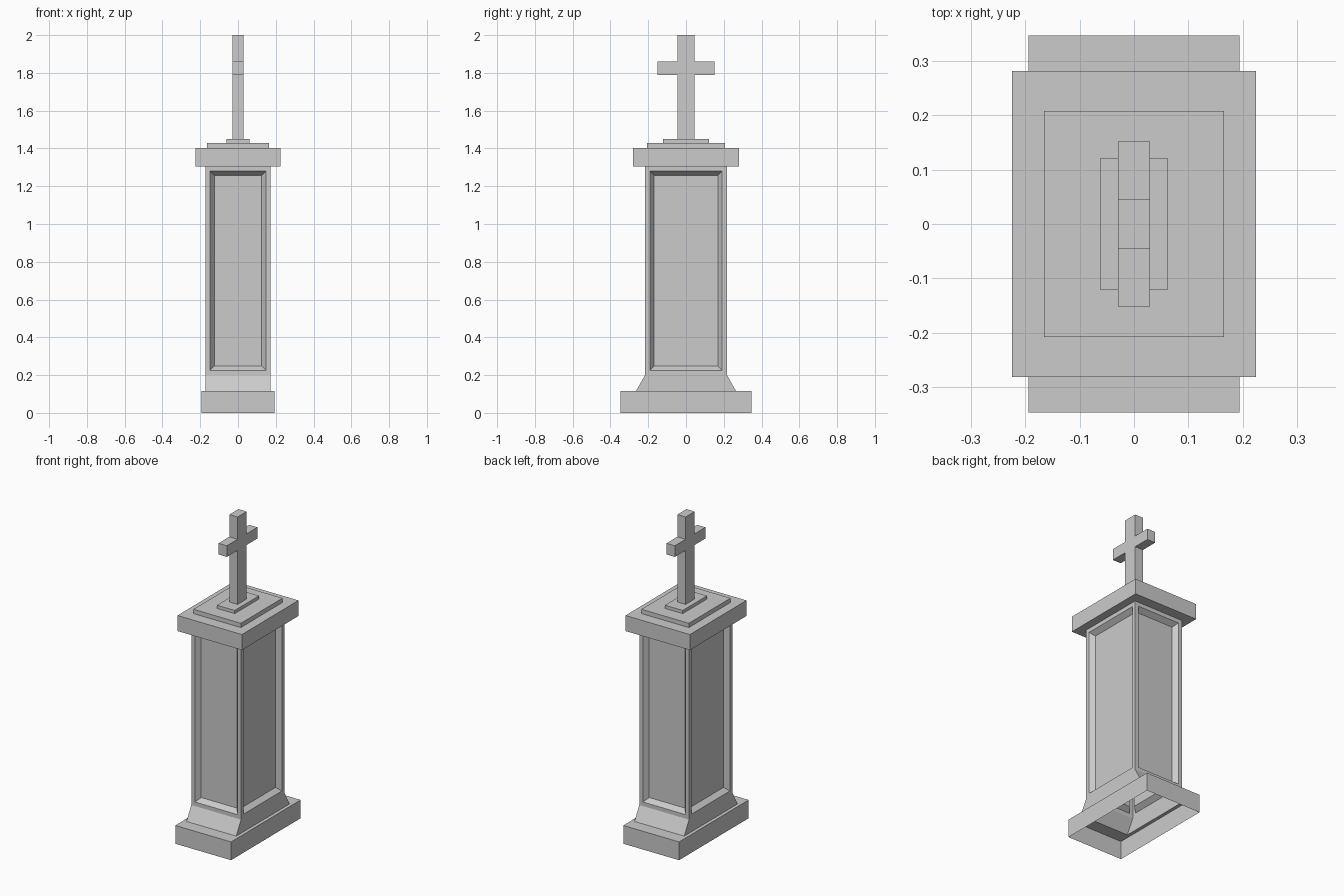
import bpy
import bmesh

cube = bpy.data.objects.get("Cube")
if cube:
    bpy.data.objects.remove(cube, do_unlink=True)

stone = bpy.data.materials.new("grey_stone")
stone.use_nodes = True
COLOUR = (0.6, 0.6, 0.6, 1)
stone.diffuse_color = COLOUR
stone.node_tree.nodes["Principled BSDF"].inputs["Base Color"].default_value = COLOUR


def finish(name, bm):
    mesh = bpy.data.meshes.new(name)
    bm.to_mesh(mesh)
    bm.free()
    mesh.materials.append(stone)
    obj = bpy.data.objects.new(name, mesh)
    bpy.context.collection.objects.link(obj)
    return obj


def loft(bm, sections):
    """Join rectangular sections (half x, half y, z); return faces per level."""
    rings = [[bm.verts.new((sx * hx, sy * hy, z))
              for sx, sy in ((-1, -1), (1, -1), (1, 1), (-1, 1))]
             for hx, hy, z in sections]
    levels = []
    for low, high in zip(rings, rings[1:]):
        levels.append([bm.faces.new((low[i], low[(i + 1) % 4],
                                     high[(i + 1) % 4], high[i]))
                       for i in range(4)])
    bm.normal_update()
    return rings, levels


def slab(name, hx, hy, z0, z1):
    bm = bmesh.new()
    rings, _ = loft(bm, [(hx, hy, z0), (hx, hy, z1)])
    bm.faces.new(rings[0][::-1])
    bm.faces.new(rings[1])
    return finish(name, bm)


# Hollow plinth, flared foot and shaft, open underneath
bm = bmesh.new()
_, levels = loft(bm, [(0.194, 0.346, 0), (0.194, 0.346, 0.115),
                      (0.173, 0.265, 0.115), (0.173, 0.217, 0.2),
                      (0.173, 0.217, 1.305)])
# Recessed panel with sloping sides on each shaft face
panels = levels[-1]
bmesh.ops.inset_individual(bm, faces=panels, thickness=0.036, depth=0)
bmesh.ops.inset_individual(bm, faces=panels, thickness=0.032, depth=-0.03)
finish("pedestal", bm)

# Cap and the two steps on it
slab("cap", 0.224, 0.281, 1.305, 1.403)
slab("lower_step", 0.165, 0.2075, 1.403, 1.43)
slab("upper_step", 0.062, 0.121, 1.43, 1.45)

# Cross, extruded from a mirrored outline
half = [(0.045, 1.45), (0.045, 1.79), (0.152, 1.79),
        (0.152, 1.86), (0.045, 1.86), (0.045, 2.0)]
outline = half + [(-y, z) for y, z in reversed(half)]
bm = bmesh.new()
face = bm.faces.new([bm.verts.new((-0.029, y, z)) for y, z in outline])
grown = bmesh.ops.extrude_face_region(bm, geom=[face])["geom"]
bmesh.ops.translate(bm, vec=(0.058, 0, 0),
                    verts=[v for v in grown if isinstance(v, bmesh.types.BMVert)])
bmesh.ops.recalc_face_normals(bm, faces=bm.faces)
finish("cross", bm)
